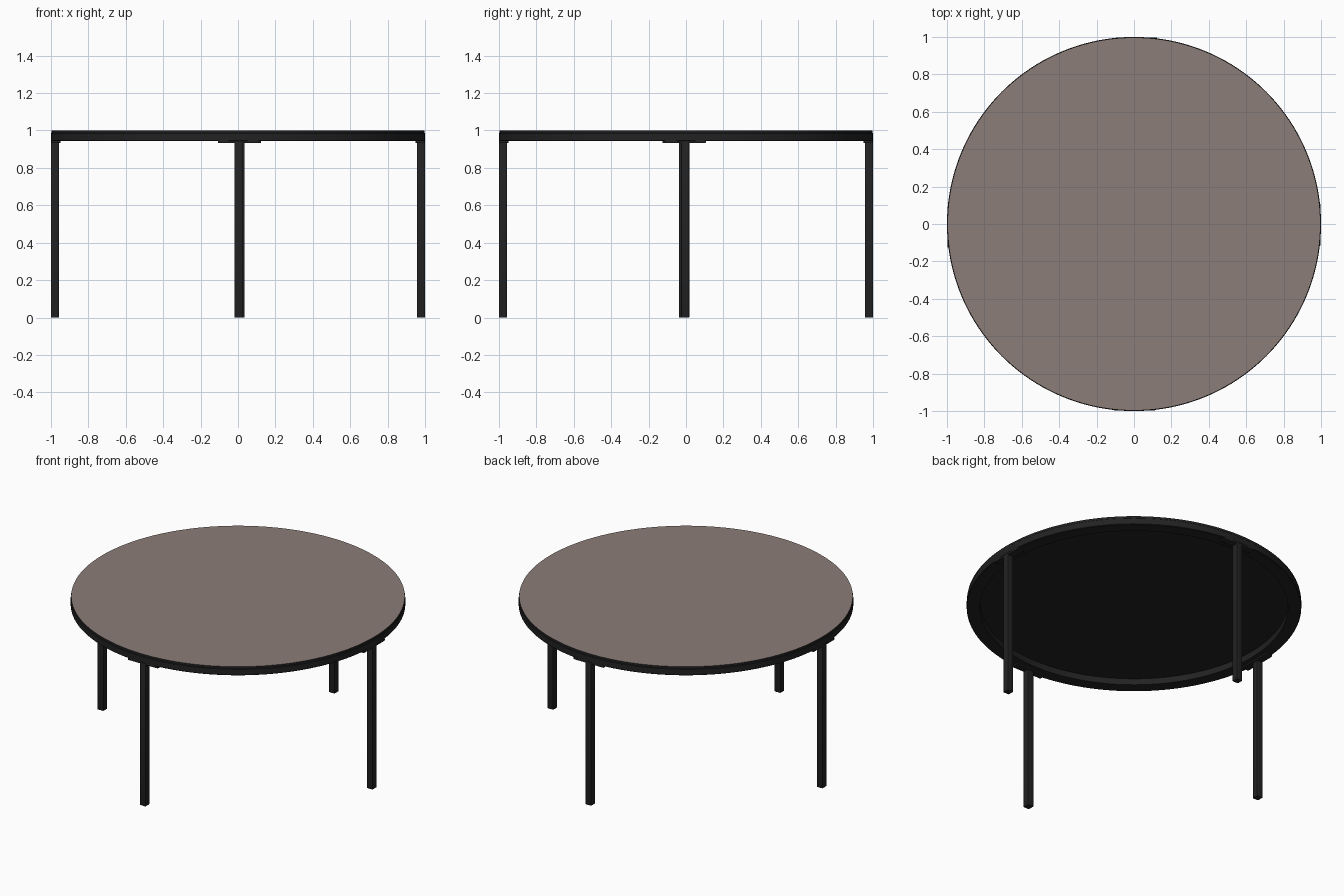
import bpy, bmesh, math
from mathutils import Matrix, Vector

cube = bpy.data.objects.get("Cube")
if cube:
    bpy.data.objects.remove(cube, do_unlink=True)


def material(name, rgb):
    m = bpy.data.materials.new(name)
    m.use_nodes = True
    m.diffuse_color = (*rgb, 1)
    m.node_tree.nodes["Principled BSDF"].inputs["Base Color"].default_value = (*rgb, 1)
    return m


BLACK = material("black metal", (0.016, 0.016, 0.016))
TAUPE = material("taupe laminate", (0.258, 0.205, 0.188))


def finish(bm, name, mats, smooth=False):
    bmesh.ops.recalc_face_normals(bm, faces=bm.faces)
    mesh = bpy.data.meshes.new(name)
    bm.to_mesh(mesh)
    bm.free()
    for m in mats:
        mesh.materials.append(m)
    obj = bpy.data.objects.new(name, mesh)
    bpy.context.collection.objects.link(obj)
    if smooth:
        bpy.ops.object.select_all(action="DESELECT")
        obj.select_set(True)
        bpy.context.view_layer.objects.active = obj
        bpy.ops.object.shade_smooth_by_angle(angle=math.radians(30))
    return obj


def lathe(name, profile, mat, closed=True, steps=160):
    """Spin an (r, z) outline around the vertical axis."""
    bm = bmesh.new()
    vs = [bm.verts.new((r, 0, z)) for r, z in profile]
    pairs = list(zip(vs, vs[1:] + vs[:1])) if closed else list(zip(vs, vs[1:]))
    edges = [bm.edges.new(p) for p in pairs]
    bmesh.ops.spin(bm, geom=vs + edges, axis=(0, 0, 1), cent=(0, 0, 0),
                   angle=math.tau, steps=steps)
    bmesh.ops.remove_doubles(bm, verts=bm.verts, dist=1e-5)
    return finish(bm, name, [mat], True)


def box(name, size, centre, turn, bevel):
    bm = bmesh.new()
    bmesh.ops.create_cube(bm, size=1)
    bmesh.ops.scale(bm, vec=size, verts=bm.verts)
    bmesh.ops.bevel(bm, geom=bm.edges[:], offset=bevel, segments=2,
                    profile=0.5, affect="EDGES")
    bmesh.ops.transform(bm, matrix=Matrix.Translation(centre) @ Matrix.Rotation(turn, 4, "Z"),
                        verts=bm.verts)
    return finish(bm, name, [BLACK], True)


# Hollow rim under the edge of the top
lathe("rim", [(0.92, 0.943), (0.997, 0.943), (1.0, 0.946),
              (1.0, 0.984), (0.997, 0.987), (0.92, 0.987)], BLACK)

# Table top: dark board with a coloured upper face
bm = bmesh.new()
bmesh.ops.create_cone(bm, cap_ends=True, segments=160, radius1=0.997,
                      radius2=0.997, depth=0.016)
bmesh.ops.translate(bm, vec=(0, 0, 0.992), verts=bm.verts)
for f in bm.faces:
    f.material_index = 1 if f.normal.z > 0.9 else 0
finish(bm, "table_top", [BLACK, TAUPE], True)

# Four legs with mounting plates, slightly off the centre lines
LEGS = {
    "front": (Vector((0.003, -0.978, 0)), 0),
    "back": (Vector((0.014, 0.978, 0)), 0),
    "left": (Vector((0.978, -0.004, 0)), math.pi / 2),
    "right": (Vector((-0.978, -0.016, 0)), math.pi / 2),
}
for side, (pos, turn) in LEGS.items():
    box(side + "_leg", (0.043, 0.043, 0.944), pos + Vector((0, 0, 0.472)), turn, 0.003)
    box(side + "_plate", (0.22, 0.05, 0.014), pos * 0.995 + Vector((0, 0, 0.94)), turn, 0.003)
